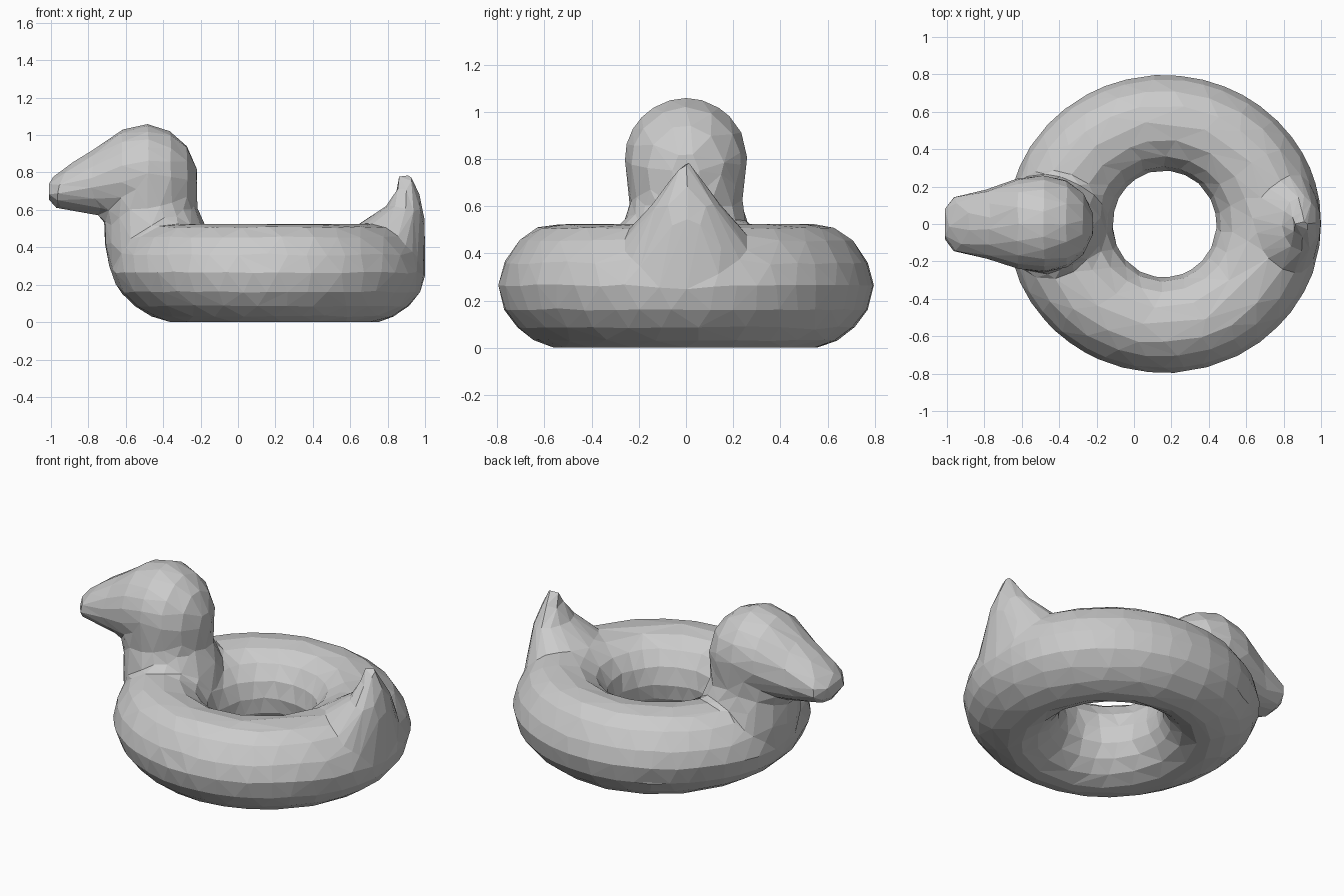
import bpy, bmesh
from math import sin, cos, tau
from mathutils import Vector

cube = bpy.data.objects.get("Cube")
if cube:
    bpy.data.objects.remove(cube, do_unlink=True)

grey = bpy.data.materials.new("plain_grey")
grey.use_nodes = True
colour = (0.6, 0.6, 0.6, 1)
grey.diffuse_color = colour
grey.node_tree.nodes["Principled BSDF"].inputs["Base Color"].default_value = colour

bm = bmesh.new()


def skin(loops, closed=False):
    """Bridge a row of vertex loops; cap the ends unless the row is closed."""
    rows = [[bm.verts.new(p) for p in loop] for loop in loops]
    n = len(rows[0])
    for i in range(len(rows) - (not closed)):
        a, b = rows[i], rows[(i + 1) % len(rows)]
        for j in range(n):
            k = (j + 1) % n
            bm.faces.new((a[j], a[k], b[k], b[j]))
    if not closed:
        bm.faces.new(rows[0][::-1])
        bm.faces.new(rows[-1])


def ellipse(centre, u, v, n=24):
    c, u, v = Vector(centre), Vector(u), Vector(v)
    return [c + u * cos(tau * i / n) + v * sin(tau * i / n) for i in range(n)]


# Inflated ring: a rounded tube section swept around an oval,
# its underside tucked in a little below the neck
section = [(0, .27), (.04, .37), (.15, .455), (.32, .51), (.5, .525), (.68, .51), (.83, .455),
           (.95, .36), (1, .265), (.95, .16), (.84, .085), (.7, .03), (.55, 0), (.4, 0),
           (.25, .035), (.12, .1), (.03, .18)]
ring = []
for i in range(48):
    a = tau * i / 48
    tuck = .06 * max(0, -cos(a))
    ring.append([(.16 + (.28 + .565 * t) * cos(a) + tuck * max(0, 1 - z / .3),
                  (.285 + .513 * t) * sin(a), z) for t, z in section])
skin(ring, closed=True)

# Head and bill: upright ovals along x (x, low, high, half width)
head = [(-1.012, .65, .755, .09), (-.965, .605, .795, .15), (-.88, .595, .86, .168),
        (-.78, .575, .92, .19), (-.62, .555, 1.03, .245), (-.48, .54, 1.06, .262),
        (-.36, .54, 1.02, .235), (-.27, .58, .94, .165), (-.22, .67, .83, .06)]
skin([ellipse((x, 0, (lo + hi) / 2), (0, w, 0), (0, 0, (hi - lo) / 2))
      for x, lo, hi, w in head])

# Neck and tail: level ovals stacked in z (z, front x, back x, half width)
neck = [(.2, -.655, -.2, .25), (.3, -.69, -.16, .28), (.42, -.715, -.15, .29),
        (.52, -.715, -.175, .265), (.60, -.735, -.215, .24), (.72, -.74, -.225, .25),
        (.80, -.66, -.23, .25)]
tail = [(.25, .64, 1.0, .32), (.42, .60, 1.0, .29), (.50, .61, 1.0, .24),
        (.56, .70, .995, .19), (.62, .795, .985, .135), (.70, .84, .965, .075),
        (.79, .86, .925, .02)]
for part in (neck, tail):
    skin([ellipse(((a + b) / 2, 0, z), ((b - a) / 2, 0, 0), (0, w, 0))
          for z, a, b, w in part])

bmesh.ops.recalc_face_normals(bm, faces=bm.faces)
mesh = bpy.data.meshes.new("bird_swim_ring")
bm.to_mesh(mesh)
bm.free()
mesh.materials.append(grey)
bird = bpy.data.objects.new("bird_swim_ring", mesh)
bpy.context.collection.objects.link(bird)

# Fuse the parts into one skin, soften the joins, then facet it
fuse = bird.modifiers.new("fuse", 'REMESH')
fuse.mode = 'VOXEL'
fuse.voxel_size = .022
soften = bird.modifiers.new("soften", 'SMOOTH')
soften.factor = .5
soften.iterations = 5
facet = bird.modifiers.new("facet", 'DECIMATE')
facet.ratio = .026
